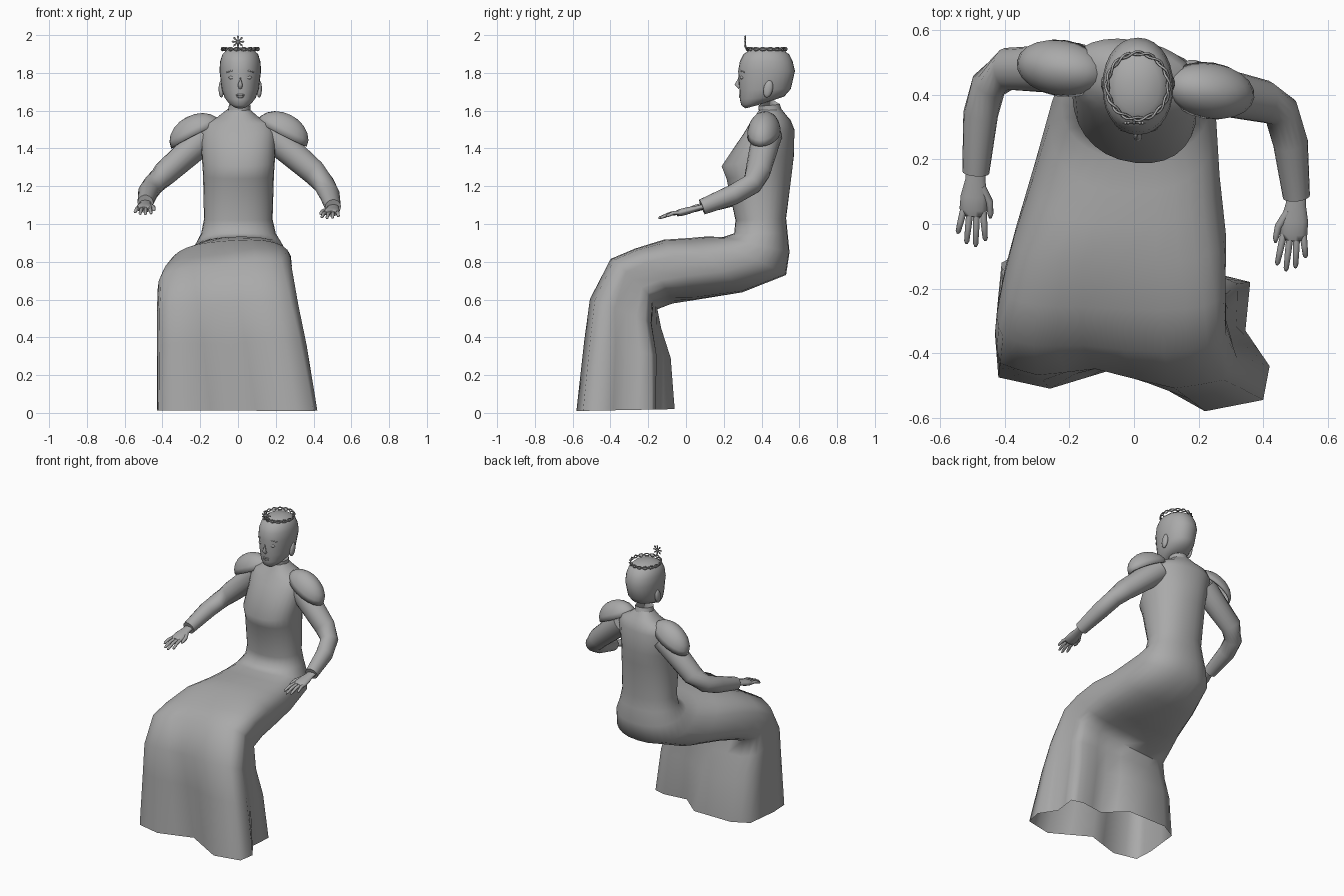
import bpy, bmesh, math
from mathutils import Vector, Matrix

if "Cube" in bpy.data.objects:
    bpy.data.objects.remove(bpy.data.objects["Cube"])

# one matte grey for the whole figure
GREY = bpy.data.materials.new("dark_grey")
GREY.diffuse_color = (0.4, 0.4, 0.4, 1)
GREY.use_nodes = True
GREY.node_tree.nodes["Principled BSDF"].inputs["Base Color"].default_value = GREY.diffuse_color

# hem corners (x, y): right middle, then front, left and back
HEM = [(.345, -.33), (.42, -.44), (.40, -.545), (.22, -.58), (-.03, -.44), (-.26, -.51), (-.42, -.475),
       (-.43, -.35), (-.41, -.12), (-.3, -.06), (-.02, -.06), (.12, -.18), (.28, -.16), (.36, -.18)]


def finish(name, bm):
    me = bpy.data.meshes.new(name)
    bm.to_mesh(me)
    bm.free()
    me.materials.append(GREY)
    ob = bpy.data.objects.new(name, me)
    bpy.context.collection.objects.link(ob)
    return ob


def loft(name, rings, caps=True, closed=False):
    bm = bmesh.new()
    vs = [[bm.verts.new(p) for p in r] for r in rings]
    n = len(vs[0])
    for a, b in zip(vs, vs[1:] + (vs[:1] if closed else [])):
        for i in range(n):
            bm.faces.new((a[i], a[(i + 1) % n], b[(i + 1) % n], b[i]))
    if caps:
        bm.faces.new(vs[0][::-1])
        bm.faces.new(vs[-1])
    bmesh.ops.recalc_face_normals(bm, faces=bm.faces)
    return finish(name, bm)


def section(fy, fz, by, bz, xl, xr, skew=0, tilt=0, hem=0, e=2.2, n=28):
    """Rounded ring from a front point to a back point, blended toward the hem outline."""
    f, b = Vector((0, fy, fz)), Vector((0, by, bz))
    pts = []
    for i in range(n):
        a = 2 * math.pi * i / n
        c, s = math.cos(a), math.sin(a)
        u = math.copysign(abs(c) ** (2 / e), c)
        v = math.copysign(abs(s) ** (2 / e), s)
        if hem:
            h = (Vector(HEM[i // 2]) + Vector(HEM[(i + 1) // 2 % len(HEM)])) / 2
            u += hem * ((h.x + .005) / .425 - u)
            v += hem * ((-.32 - h.y) / .26 - v)
        x = (xl + xr) / 2 + u * (xr - xl) / 2
        p = (f + b) / 2 + v * (f - b) / 2
        pts.append(Vector((x, p.y - skew * x, p.z + tilt * x)))
    return pts


def gown_section(fy, fz, by, bz, xl, xr):
    """Chest is turned a little, the lap leans sideways, the skirt falls into folds."""
    lap = min(1, max(0, (.2 - fy) / .4)) if fz < .95 else 0
    return section(fy, fz, by, bz, xl, xr,
                   skew=min(.14, max(0, (fz - 1.02) * .4)),
                   tilt=.08 * lap * min(1, max(0, (fz - .5) * 3)),
                   hem=math.sqrt(max(0, (.91 - fz) / .9)) if lap else 0,
                   e=2.2 + .8 * lap)


def tube(name, path, radii, flat=1, n=14, closed=False):
    """Tube along a path; flat squashes it vertically."""
    path = [Vector(p) for p in path]
    rings = []
    m = len(path)
    for i, p in enumerate(path):
        if closed:
            t = path[(i + 1) % m] - path[i - 1]
        else:
            t = path[min(i + 1, m - 1)] - path[max(i - 1, 0)]
        t.normalize()
        side = t.cross(Vector((0, 0, 1)))
        if side.length < 0.05:
            side = Vector((1, 0, 0))
        side.normalize()
        up = side.cross(t)
        r = radii[i] if isinstance(radii, (list, tuple)) else radii
        rings.append([p + side * r * math.cos(2 * math.pi * k / n)
                      + up * r * flat * math.sin(2 * math.pi * k / n) for k in range(n)])
    return loft(name, rings, not closed, closed)


def blob(name, loc, size, rot=None, half=False, seg=20):
    bm = bmesh.new()
    bmesh.ops.create_uvsphere(bm, u_segments=seg, v_segments=seg // 2, radius=1)
    if half:
        bmesh.ops.delete(bm, geom=[v for v in bm.verts if v.co.z < -0.05], context='VERTS')
    m = Matrix.Translation(loc) @ (rot or Matrix()) @ Matrix.Diagonal((*size, 1))
    bmesh.ops.transform(bm, matrix=m, verts=bm.verts)
    return finish(name, bm)


# gown: front y,z, back y,z, left, right
gown = loft("gown", [gown_section(*r) for r in [
    (.385, 1.60, .50, 1.615, -.055, .06),
    (.36, 1.555, .53, 1.575, -.11, .11),
    (.34, 1.53, .55, 1.55, -.175, .175),
    (.31, 1.48, .57, 1.50, -.20, .20),
    (.19, 1.305, .57, 1.36, -.19, .195),
    (.215, 1.24, .56, 1.27, -.185, .19),
    (.262, 1.02, .53, 1.03, -.18, .183),
    (.255, .95, .538, .95, -.195, .20),
    (.20, .932, .548, .85, -.225, .235),
    (.10, .933, .53, .73, -.26, .255),
    (0, .925, .30, .64, -.31, .265),
    (-.12, .915, .05, .605, -.37, .285),
    (-.27, .865, -.07, .59, -.405, .295),
    (-.40, .81, -.15, .56, -.425, .30),
    (-.51, .60, -.13, .45, -.43, .33),
    (-.54, .38, -.08, .29, -.43, .37),
    (-.58, .01, -.06, .02, -.43, .42)]], False)

# neck and head
tube("neck", [(0, .455, 1.52), (.005, .45, 1.58), (.01, .44, 1.63), (.01, .44, 1.70)],
     [.085, .062, .058, .062], n=20)
loft("head", [section(a, z, b, z2, .012 - w, .012 + w, e=2.1) for a, z, b, z2, w in [
    (.315, 1.612, .39, 1.632, .034),
    (.293, 1.628, .45, 1.652, .06),
    (.285, 1.66, .52, 1.675, .082),
    (.283, 1.71, .555, 1.715, .098),
    (.276, 1.81, .577, 1.81, .11),
    (.285, 1.86, .565, 1.86, .107),
    (.305, 1.90, .545, 1.90, .094),
    (.345, 1.925, .505, 1.925, .068),
    (.40, 1.935, .45, 1.935, .02)]])

# face details
tube("nose", [(.012, .285, 1.795), (.012, .269, 1.737), (.012, .285, 1.722)], [.007, .013, .01], n=10)
for z, w in ((1.683, .024), (1.673, .02)):
    blob("lip", (.012, .287, z), (w, .007, .006), seg=12)
for s in (-1, 1):
    blob("eyelid", (.012 + s * .042, .297, 1.775), (.02, .01, .01), seg=12)
    tube("brow", [(.012 + s * x, y, z) for x, y, z in
                  ((.02, .283, 1.803), (.045, .291, 1.812), (.072, .310, 1.803))],
         [.003, .005, .003], n=8)
    blob("ear", (.012 + s * .1, .435, 1.715), (.015, .025, .047),
         Matrix.Rotation(math.radians(-12), 4, 'X'), seg=14)

# crown of two entwined wires and a front ornament
for k in range(2):
    pts = []
    for i in range(96):
        a = 2 * math.pi * i / 96
        w = a * 8 + k * math.pi
        r = 1 + .05 * math.cos(w)
        pts.append((.012 + .095 * r * math.cos(a), .427 + .102 * r * math.sin(a),
                    1.926 + .008 * math.sin(w)))
    tube("crown_wire", pts, .004, n=6, closed=True)
hub = Vector((.0, .313, 1.965))
for i in range(8):
    a = math.pi * i / 4 + math.pi / 2
    d = Vector((math.cos(a), 0, math.sin(a)))
    tube("crown_ray", [hub, hub + d * .025, hub + d * .035], [.003, .004, .001], n=6)
    blob("crown_bead", hub + d * .026, (.006, .005, .006), seg=8)
tube("crown_stem", [(0, .318, 1.925), hub], .004, n=6)

# shoulder pads
for name, s, loc in (("right_pad", 1, (.232, .413, 1.478)), ("left_pad", -1, (-.222, .482, 1.468))):
    rot = (Matrix.Rotation(math.radians(-9), 4, 'Z')
           @ Matrix.Rotation(s * math.radians(27), 4, 'Y'))
    pad = blob(name, loc, (.15, .088, .11), rot, half=True)
    pad.modifiers.new("thickness", 'SOLIDIFY').thickness = .012


# sleeve and hand
def arm(side, s, path, tip):
    P = [Vector(p) for p in path]
    tube(side + "_sleeve", P, [.08, .066, .056, .054, .042], n=18)
    w, tip = P[-1], Vector(tip)
    d = tip - w
    across = Vector((s, 0, 0))
    tube(side + "_palm", [w - d * .1, w + d * .1, w + d * .32, w + d * .5, w + d * .58],
         [.03, .031, .042, .043, .034], flat=.45)
    for k, length in enumerate((.92, 1.0, .96, .82)):
        x = (k - 1.5) * .02
        base = w + d * .5 + across * x
        end = w + d * length + across * x * 1.45
        mid = (base + end) / 2 + Vector((0, 0, .008))
        tube(side + "_finger", [base, mid, end.lerp(mid, .15), end], [.011, .010, .008, .004], n=8)
    root = w + d * .2 - across * .02
    tube(side + "_thumb", [root, w + d * .4 - across * .048, w + d * .56 - across * .054,
                           w + d * .62 - across * .054], [.014, .012, .009, .004], n=8)


arm("right", 1, [(.17, .43, 1.475), (.40, .38, 1.275), (.455, .35, 1.212),
                 (.485, .25, 1.155), (.503, .085, 1.09)], (.485, -.145, 1.03))
arm("left", -1, [(-.17, .48, 1.46), (-.39, .48, 1.265), (-.45, .43, 1.205),
                 (-.475, .34, 1.17), (-.49, .16, 1.113)], (-.505, -.07, 1.05))

# smooth shading with kept edges
bpy.ops.object.select_all(action='SELECT')
bpy.context.view_layer.objects.active = gown
bpy.ops.object.shade_smooth_by_angle(angle=math.radians(75))
